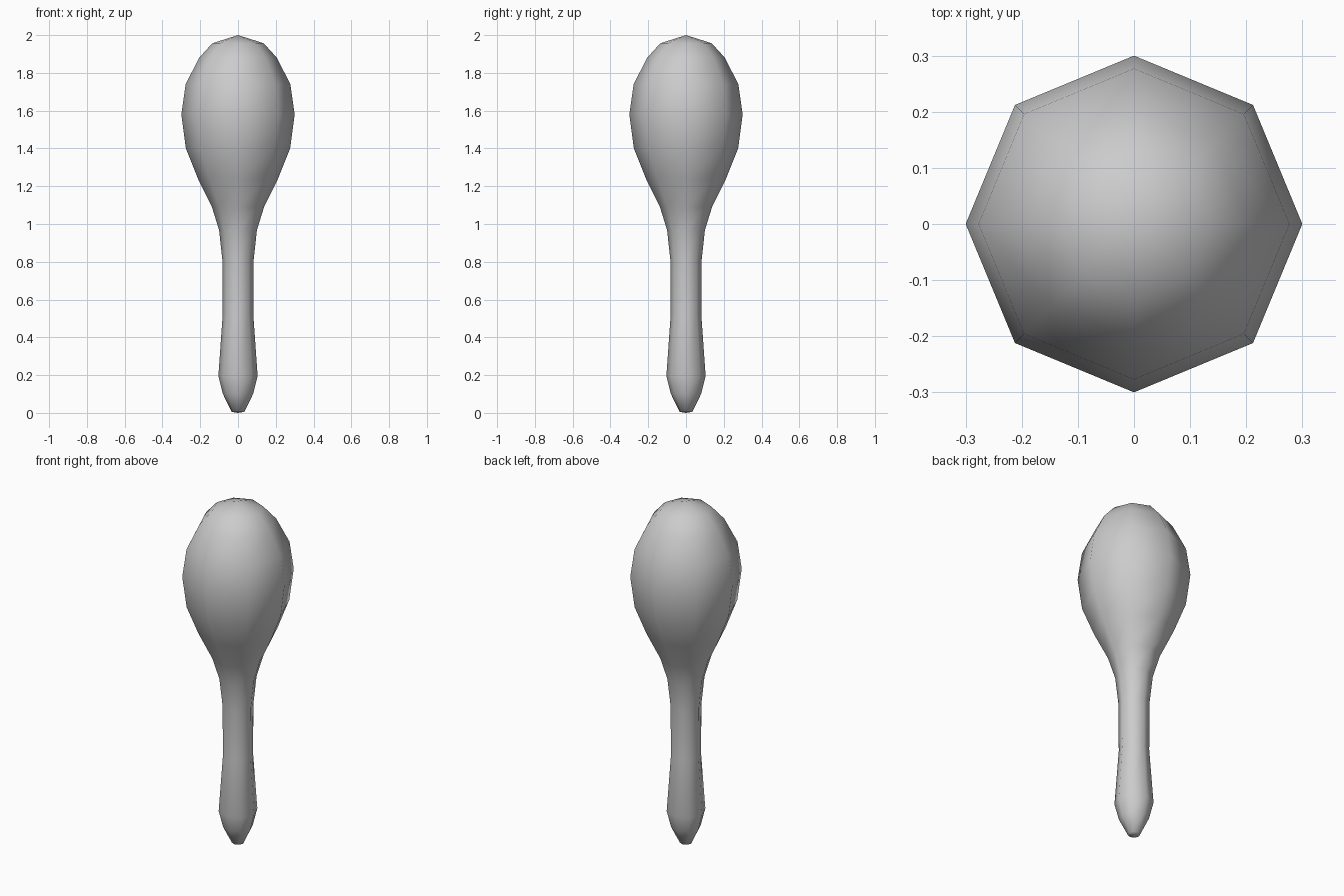
import bpy
import bmesh
from math import cos, sin, pi

if "Cube" in bpy.data.objects:
    bpy.data.objects.remove(bpy.data.objects["Cube"])

SIDES = 8

# Radius and height of each ring, from the handle tip to the crown
PROFILE = [
    (0.033, 0.005), (0.08, 0.10), (0.104, 0.195), (0.081, 0.52),
    (0.083, 0.81), (0.10, 0.967), (0.138, 1.09), (0.212, 1.24),
    (0.276, 1.40), (0.30, 1.58), (0.277, 1.74), (0.206, 1.88),
    (0.136, 1.957),
]


def lathe(name, profile, bottom_z, top_z):
    bm = bmesh.new()
    rings = [[bm.verts.new((r * cos(2 * pi * i / SIDES), r * sin(2 * pi * i / SIDES), z))
              for i in range(SIDES)] for r, z in profile]
    bottom = bm.verts.new((0, 0, bottom_z))
    top = bm.verts.new((0, 0, top_z))
    for i in range(SIDES):
        j = (i + 1) % SIDES
        for a, b in zip(rings, rings[1:]):
            bm.faces.new((a[i], a[j], b[j], b[i]))
        bm.faces.new((bottom, rings[0][j], rings[0][i]))
        bm.faces.new((top, rings[-1][i], rings[-1][j]))
    for face in bm.faces:
        face.smooth = True
    mesh = bpy.data.meshes.new(name)
    bm.to_mesh(mesh)
    bm.free()
    obj = bpy.data.objects.new(name, mesh)
    bpy.context.collection.objects.link(obj)
    return obj


# One-piece rattle: tapered grip flowing into an egg-shaped head
lathe("maraca", PROFILE, 0.0, 2.0)
